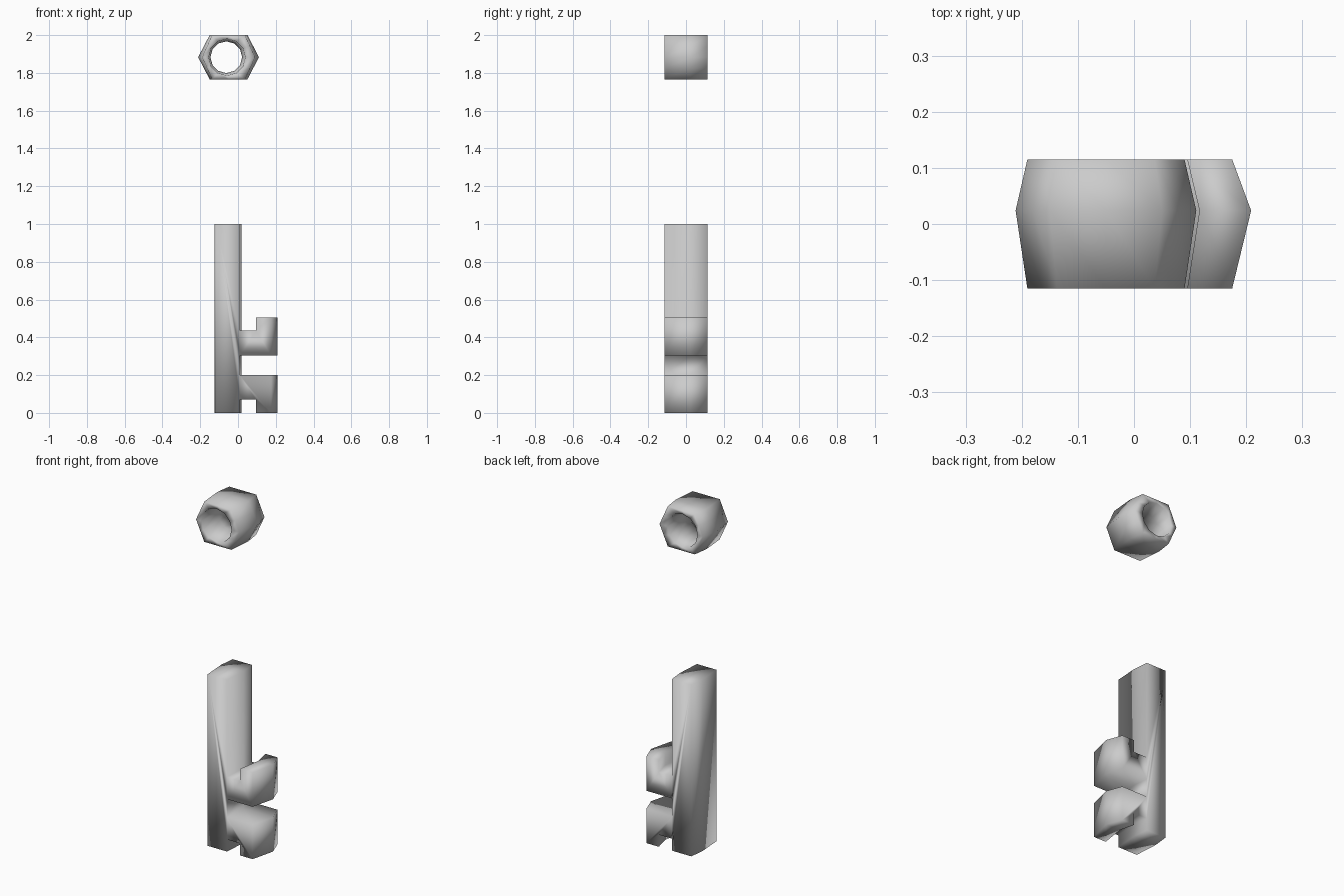
import bpy, bmesh, math

if "Cube" in bpy.data.objects:
    bpy.data.objects.remove(bpy.data.objects["Cube"])

HALF, MID, CX, BULGE = 0.115, 0.024, -0.05, 1.15   # depth, crest position, bulge in x


def finish(name, bm):
    bmesh.ops.recalc_face_normals(bm, faces=bm.faces)
    me = bpy.data.meshes.new(name)
    bm.to_mesh(me)
    bm.free()
    for p in me.polygons:
        p.use_smooth = True
    ob = bpy.data.objects.new(name, me)
    bpy.context.collection.objects.link(ob)
    return ob


def loop(bm, pts, y, sx=1.0):
    return [bm.verts.new((CX + (x - CX) * sx, y, z)) for x, z in pts]


def bridge(bm, a, b):
    n = len(a)
    for i in range(n):
        j = (i + 1) % n
        bm.faces.new((a[i], a[j], b[j], b[i]))


# Shaft with two teeth: profile mirrored about z = 0.25, bulging at the crest
low = [(0.01, 0.0), (0.01, 0.07), (0.095, 0.07), (0.095, 0.0),
       (0.175, 0.0), (0.175, 0.2), (0.01, 0.2)]
high = [(x, 0.505 - z) for x, z in reversed(low[1:])]
profile = [(-0.115, 0.0)] + low + high + [(0.01, 1.0), (-0.115, 1.0)]
bm = bmesh.new()
rows = [loop(bm, profile, y, s) for y, s in ((-HALF, 1), (MID, BULGE), (HALF, 1))]
bridge(bm, rows[0], rows[1])
bridge(bm, rows[1], rows[2])
bm.faces.new(rows[0])
bm.faces.new(rows[2])
finish("key_shaft_with_teeth", bm)

# Hexagonal bow with a round hole that flares towards both faces
ZC = 1.883
hexa = [(0.14, 0), (0.087, 0.117), (-0.087, 0.117),
        (-0.14, 0), (-0.087, -0.117), (0.087, -0.117)]
outer = []
for i, (x, z) in enumerate(hexa):
    nx, nz = hexa[(i + 1) % 6]
    outer += [(CX + x, ZC + z), (CX + (x + nx) / 2, ZC + (z + nz) / 2)]


def hole(r, cx):
    return [(cx + r * math.cos(i * math.pi / 6), ZC + r * math.sin(i * math.pi / 6))
            for i in range(12)]


bm = bmesh.new()
rows = [loop(bm, outer, -HALF), loop(bm, outer, MID, BULGE), loop(bm, outer, HALF),
        loop(bm, hole(0.097, -0.058), HALF), loop(bm, hole(0.084, -0.062), MID),
        loop(bm, hole(0.097, -0.058), -HALF)]
for i in range(6):
    bridge(bm, rows[i], rows[(i + 1) % 6])
finish("key_bow", bm)
